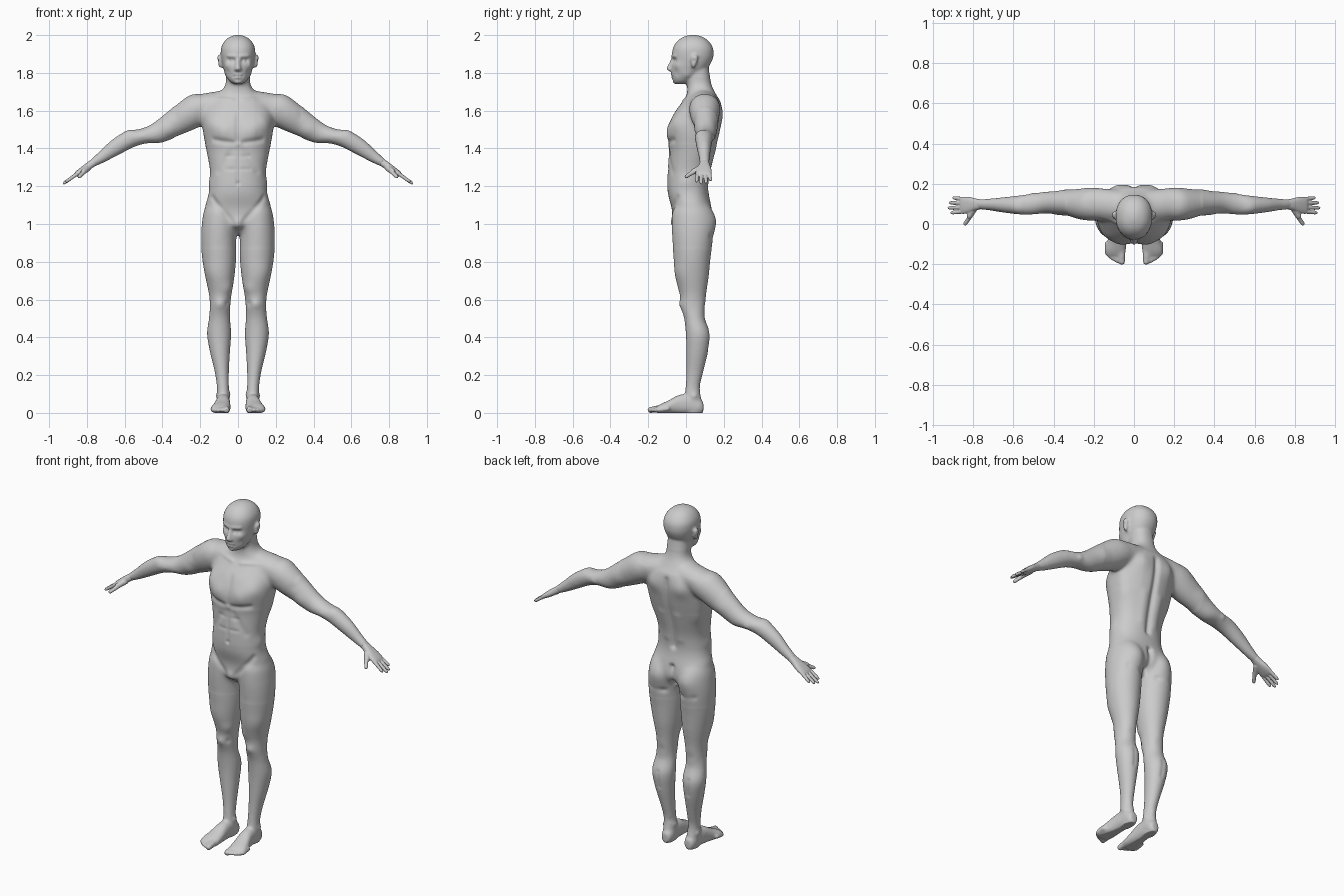
import bpy, bmesh, math
from mathutils import Vector, kdtree

X, Y, Z = Vector((1, 0, 0)), Vector((0, 1, 0)), Vector((0, 0, 1))


def spline(p0, p1, p2, p3, t):
    return [0.5 * (2 * b + (c - a) * t + (2 * a - 5 * b + 4 * c - d) * t * t
            + (3 * b - a - 3 * c + d) * t ** 3) for a, b, c, d in zip(p0, p1, p2, p3)]


def loft(bm, rows, u=X, v=Y, power=2.0, n=32, steps=5):
    """Skin smooth rings through rows of (x, y, z, radius_u, radius_v)."""
    path = []
    for i in range(len(rows) - 1):
        q = [rows[max(i - 1, 0)], rows[i], rows[i + 1], rows[min(i + 2, len(rows) - 1)]]
        path += [spline(*q, k / steps) for k in range(steps)]
    path.append(rows[-1])
    rings = []
    for x, y, z, a, b in path:
        ring = []
        for k in range(n):
            c, s = math.cos(math.tau * k / n), math.sin(math.tau * k / n)
            pc = math.copysign(abs(c) ** (2 / power), c) * max(a, 0.001)
            ps = math.copysign(abs(s) ** (2 / power), s) * max(b, 0.001)
            ring.append(bm.verts.new(Vector((x, y, z)) + u * pc + v * ps))
        rings.append(ring)
    for r0, r1 in zip(rings, rings[1:]):
        for k in range(n):
            bm.faces.new((r0[k], r0[(k + 1) % n], r1[(k + 1) % n], r1[k]))
    bm.faces.new(rings[0][::-1])
    bm.faces.new(rings[-1])


def digit(bm, a, b, r):
    """Finger or toe: a round-tipped tube from a to b."""
    a, b = Vector(a), Vector(b)
    m = (b - a).to_track_quat('Z', 'Y').to_matrix()
    rows = [(*a.lerp(b, t), r * k, r * k)
            for t, k in ((0, 1), (.35, .98), (.6, .92), (.85, .88), (.96, .6), (1, .15))]
    loft(bm, rows, m.col[0].copy(), m.col[1].copy(), n=16, steps=3)


def mirror(bm):
    d = bmesh.ops.duplicate(bm, geom=bm.verts[:] + bm.edges[:] + bm.faces[:])['geom']
    for g in d:
        if isinstance(g, bmesh.types.BMVert):
            g.co.x *= -1
    bmesh.ops.reverse_faces(bm, faces=[g for g in d if isinstance(g, bmesh.types.BMFace)])


def fuse(name, bm, voxel):
    """Fuse the overlapping parts into one skin; returns object and its bmesh."""
    me = bpy.data.meshes.new(name)
    bm.to_mesh(me)
    bm.free()
    ob = bpy.data.objects.new(name, me)
    bpy.context.collection.objects.link(ob)
    mod = ob.modifiers.new("fuse", 'REMESH')
    mod.mode = 'VOXEL'
    mod.voxel_size = voxel
    ev = ob.evaluated_get(bpy.context.evaluated_depsgraph_get())
    out = bmesh.new()
    out.from_mesh(ev.to_mesh())
    ev.to_mesh_clear()
    ob.modifiers.remove(mod)
    return ob, out


def relax(bm, times, test=lambda c: True):
    vs = [v for v in bm.verts if test(v.co)]
    for _ in range(times):
        bmesh.ops.smooth_vert(bm, verts=vs, factor=0.5, use_axis_x=True,
                              use_axis_y=True, use_axis_z=True)


def sculpt(bm, strokes):
    """Symmetric strokes (start, end, radius, height) pushed along the normals."""
    bm.normal_update()
    verts = bm.verts[:]
    base = [Vector((abs(v.co.x), v.co.y, v.co.z)) for v in verts]
    normals = [v.normal.copy() for v in verts]
    kd = kdtree.KDTree(len(base))
    for i, c in enumerate(base):
        kd.insert(c, i)
    kd.balance()
    for a, b, r, h in strokes:
        a, b = Vector(a), Vector(b)
        ab = b - a
        for c, i, _ in kd.find_range((a + b) / 2, ab.length / 2 + 2.4 * r):
            t = min(1, max(0, (c - a).dot(ab) / max(ab.length_squared, 1e-9)))
            d = (c - a - ab * t).length
            verts[i].co += normals[i] * (h * math.exp(-(d / r) ** 2))


def done(ob, bm):
    for f in bm.faces:
        f.smooth = True
    bm.to_mesh(ob.data)
    bm.free()


def dot(p, r, h):
    return (p, p, r, h)


bm = bmesh.new()
# leg
loft(bm, [(.09, .035, 1.13, .05, .06), (.095, .03, 1.08, .083, .1), (.1, .035, 1.0, .092, .112),
          (.1025, .035, .92, .0935, .108), (.1, .032, .82, .09, .098), (.096, .032, .72, .077, .088),
          (.094, .037, .63, .06, .07), (.095, .037, .565, .054, .066), (.098, .045, .5, .056, .055),
          (.1, .063, .42, .064, .064), (.096, .06, .33, .054, .058), (.086, .047, .22, .038, .045),
          (.08, .036, .14, .032, .038), (.078, .035, .08, .034, .045), (.076, .04, .03, .033, .053),
          (.076, .04, -.006, .026, .045)])
# foot and toes
loft(bm, [(.075, .092, .03, .02, .028), (.075, .07, .035, .033, .04), (.077, .02, .047, .035, .052),
          (.08, -.04, .044, .039, .05), (.086, -.09, .031, .047, .036), (.092, -.13, .022, .052, .027),
          (.093, -.155, .017, .046, .018)], X, Z, 2.3)
for x0, x1, y1, r in ((.062, .06, -.204, .019), (.086, .085, -.196, .013), (.104, .104, -.186, .0128),
                      (.12, .121, -.174, .0125), (.134, .136, -.157, .012)):
    digit(bm, (x0, y1 + .07, .024), (x1, y1, .013), r)
# shoulder bridge
loft(bm, [(0, .085, 1.66, .055, .07), (.1, .092, 1.645, .06, .078), (.18, .1, 1.625, .068, .08),
          (.25, .1, 1.6, .07, .07)], Z, Y)
# arm
loft(bm, [(.14, .1, 1.63, .06, .07), (.2, .1, 1.615, .085, .083), (.27, .1, 1.573, .083, .077),
          (.35, .105, 1.525, .069, .06), (.43, .107, 1.48, .056, .054), (.5, .1, 1.465, .043, .052),
          (.57, .095, 1.45, .047, .047), (.65, .095, 1.405, .043, .038), (.72, .097, 1.355, .031, .029),
          (.77, .098, 1.322, .021, .025), (.79, .098, 1.308, .015, .02)], Vector((.48, 0, .876)), Y)
# ear
loft(bm, [(.092, .04, 1.825, .007, .008), (.095, .041, 1.845, .01, .014), (.099, .044, 1.87, .011, .02),
          (.1, .047, 1.888, .009, .016), (.097, .047, 1.897, .004, .008)])
mirror(bm)
# torso and neck
loft(bm, [(0, .03, .945, .025, .04), (0, .03, 1.0, .11, .098), (0, .03, 1.08, .172, .105),
          (0, .014, 1.15, .158, .108), (0, .01, 1.2, .15, .109), (0, .015, 1.28, .148, .112),
          (0, .03, 1.38, .165, .122), (0, .04, 1.48, .184, .138), (0, .06, 1.57, .188, .132),
          (0, .08, 1.64, .16, .105), (0, .082, 1.685, .11, .078), (0, .072, 1.73, .07, .066),
          (0, .065, 1.78, .063, .062), (0, .06, 1.83, .06, .06)], power=2.25, n=48)
# head
loft(bm, [(0, -.028, 1.741, .022, .03), (0, -.015, 1.758, .046, .054), (0, 0, 1.79, .065, .075),
          (0, .02, 1.83, .079, .098), (0, .033, 1.87, .087, .107), (0, .036, 1.9, .091, .11),
          (0, .037, 1.935, .089, .105), (0, .037, 1.965, .074, .086), (0, .037, 1.986, .052, .06),
          (0, .037, 1.998, .024, .028), (0, .037, 2.002, .004, .005)], power=2.2, n=48)
# nose
loft(bm, [(0, -.07, 1.875, .009, .01), (0, -.079, 1.85, .011, .013), (0, -.086, 1.83, .014, .017),
          (0, -.085, 1.818, .019, .018), (0, -.078, 1.808, .013, .01)])
body, bm = fuse("body", bm, .006)
relax(bm, 6)
relax(bm, 40, lambda c: .09 < abs(c.x) < .34 and 1.42 < c.z < 1.74)
relax(bm, 25, lambda c: .87 < c.z < 1.2 and abs(c.x) < .25)
relax(bm, 20, lambda c: 1.66 < c.z < 1.77 and abs(c.x) < .2 and c.y > 0)

face = [((.028, -.07, 1.866), (.046, -.06, 1.866), .013, -.011),
        dot((.036, -.06, 1.865), .009, .006),
        ((.012, -.076, 1.887), (.055, -.058, 1.889), .009, .005),
        dot((.058, -.045, 1.84), .018, .004), dot((.048, -.05, 1.803), .018, -.004),
        ((0, -.078, 1.791), (.016, -.072, 1.789), .007, .005),
        ((0, -.076, 1.774), (.013, -.072, 1.775), .007, .005),
        ((0, -.08, 1.782), (.024, -.068, 1.782), .004, -.006),
        ((0, -.075, 1.764), (.012, -.072, 1.764), .006, -.004),
        dot((0, -.065, 1.752), .013, .005), dot((.06, .005, 1.79), .02, .004),
        dot((.109, .04, 1.864), .009, -.006)]
torso = [((.08, -.09, 1.5), (.13, -.06, 1.53), .05, .013),
         ((.03, -.1, 1.43), (.13, -.07, 1.445), .015, -.008),
         ((0, -.1, 1.44), (0, -.07, 1.6), .014, -.007),
         ((.03, -.095, 1.39), (.1, -.07, 1.28), .02, -.004),
         ((0, -.1, 1.22), (0, -.095, 1.4), .01, -.004),
         ((.015, -.1, 1.36), (.06, -.085, 1.36), .009, -.003),
         ((.015, -.1, 1.29), (.06, -.085, 1.29), .009, -.003),
         dot((0, -.1, 1.215), .009, -.007), dot((.14, 0, 1.22), .035, .006),
         ((.14, -.05, 1.14), (.03, -.08, 1.01), .015, -.007),
         ((.03, -.01, 1.655), (.15, .02, 1.675), .011, .005)]
back = [((0, .2, 1.62), (0, .12, 1.2), .017, -.014), dot((.09, .18, 1.58), .05, .011),
        ((.045, .12, 1.25), (.05, .15, 1.4), .025, .005),
        ((.165, .1, 1.5), (.155, .1, 1.4), .04, .006),
        dot((.085, .14, 1.02), .06, .016), ((0, .13, 1.08), (0, .1, .96), .015, -.02),
        ((.04, .13, .925), (.14, .12, .935), .015, -.007), dot((0, -.07, 1.0), .028, .013)]
limbs = [dot((.055, -.02, .66), .035, .007), dot((.14, -.03, .75), .045, .004),
         dot((.095, -.03, .575), .022, .006), dot((.06, -.01, .58), .015, -.004),
         dot((.095, .1, .56), .025, -.004), ((.1, .125, .43), (.095, .12, .34), .012, -.004),
         dot((.045, .035, .1), .014, .006), dot((.112, .045, .09), .014, .006),
         dot((.05, .07, .13), .015, -.004), dot((.25, .06, 1.62), .05, .004),
         dot((.33, .06, 1.57), .022, -.004), dot((.37, .06, 1.5), .035, .006),
         dot((.34, .155, 1.53), .04, .006), dot((.58, .07, 1.49), .03, .004),
         dot((.5, .15, 1.46), .016, .004)]
sculpt(bm, face + torso + back + limbs)
relax(bm, 1)
# flat soles
for v in bm.verts:
    v.co.z = max(v.co.z, 0)
done(body, bm)

# hands: palm, four fingers, thumb
bm = bmesh.new()
loft(bm, [(.76, .098, 1.328, .02, .024), (.785, .097, 1.311, .02, .029), (.82, .095, 1.287, .018, .04),
          (.85, .093, 1.267, .014, .043), (.863, .093, 1.258, .009, .039)], Vector((.57, 0, .82)), Y, 2.4)
for y0, y1, x1 in ((.063, .055, .914), (.083, .08, .928), (.104, .106, .922), (.123, .131, .904)):
    digit(bm, (.835, y0, 1.277), (x1, y1, 1.266 - .7 * (x1 - .85)), .0102)
digit(bm, (.79, .085, 1.3), (.825, .03, 1.272), .017)
digit(bm, (.807, .05, 1.283), (.845, -.006, 1.246), .0115)
mirror(bm)
hands, bm = fuse("hands", bm, .0028)
relax(bm, 6)
done(hands, bm)
